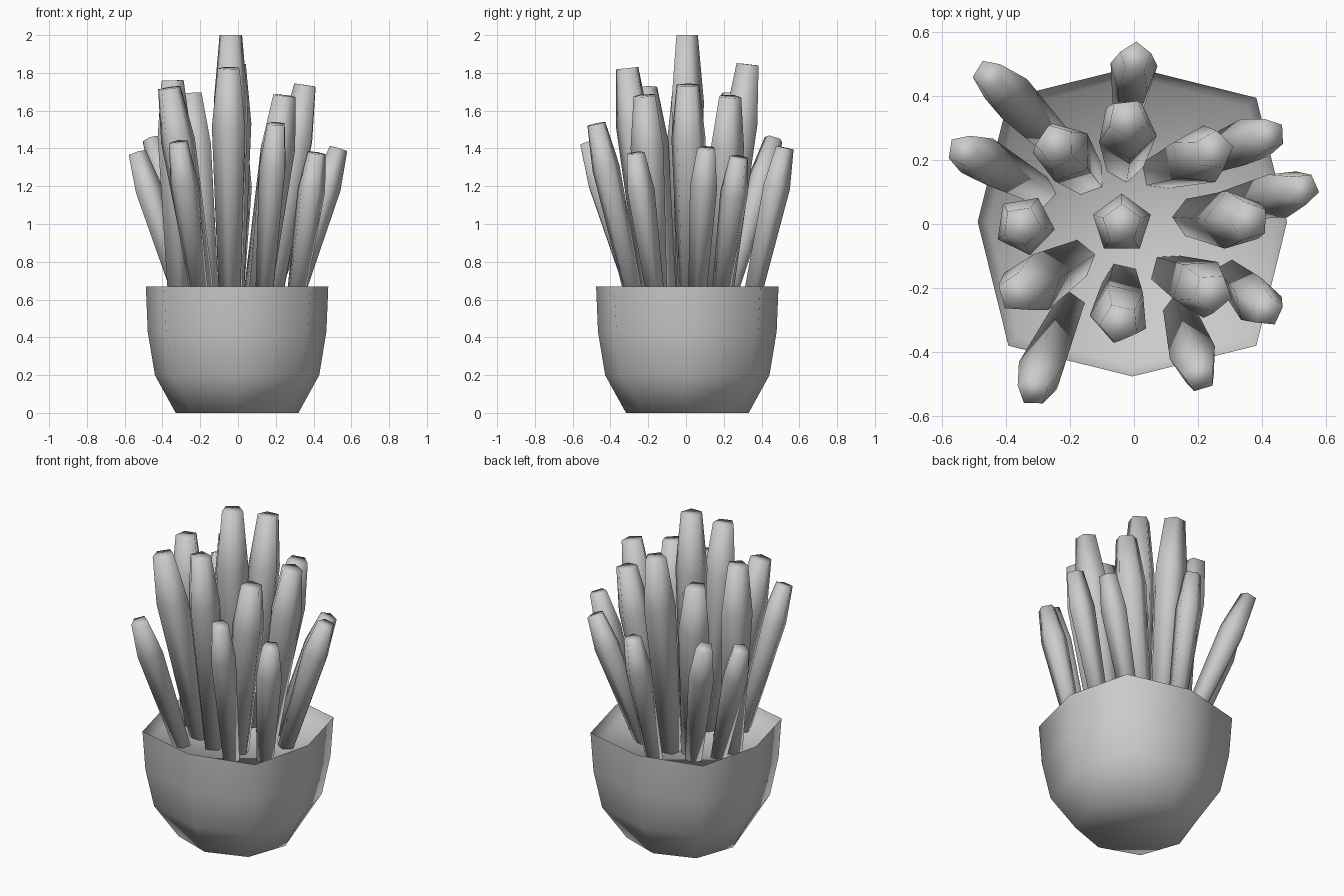
import bpy, bmesh
from math import cos, sin, pi, radians
from mathutils import Vector

if "Cube" in bpy.data.objects:
    bpy.data.objects.remove(bpy.data.objects["Cube"])


def loft(name, rings):
    """Skin a list of equal-sized point loops and cap both ends."""
    bm = bmesh.new()
    loops = [[bm.verts.new(p) for p in ring] for ring in rings]
    n = len(loops[0])
    for a, b in zip(loops, loops[1:]):
        for i in range(n):
            j = (i + 1) % n
            bm.faces.new((a[i], a[j], b[j], b[i]))
    bm.faces.new(loops[0][::-1])
    bm.faces.new(loops[-1])
    for f in bm.faces:
        f.smooth = True
    bmesh.ops.recalc_face_normals(bm, faces=bm.faces)
    me = bpy.data.meshes.new(name)
    bm.to_mesh(me)
    bm.free()
    ob = bpy.data.objects.new(name, me)
    bpy.context.collection.objects.link(ob)
    return ob


def pot_ring(z, axial, diagonal):
    """Eight-sided loop: axial radius on the axes, diagonal = x and y of the corners."""
    pts = []
    for i in range(8):
        r = diagonal * 2 ** 0.5 if i % 2 else axial
        pts.append((-0.005 + r * cos(i * pi / 4), 0.007 + r * sin(i * pi / 4), z))
    return pts


# Pot: outside from the foot to the rim, then down inside to the soil
pot = loft("pot_with_soil", [pot_ring(*r) for r in (
    (0, 0.325, 0.24), (0.2, 0.435, 0.34), (0.43, 0.473, 0.375),
    (0.67, 0.483, 0.387), (0.595, 0.45, 0.36))])
bpy.context.view_layer.objects.active = pot
pot.select_set(True)
bpy.ops.object.shade_smooth_by_angle(angle=radians(85))


def stalk(name, base, tip, r, turn):
    """Five-sided stalk, widest at three quarters of its length."""
    base, tip = Vector(base), Vector(tip)
    rot = Vector((0, 0, 1)).rotation_difference(tip - base)
    rings = []
    for t, k in ((0, 0.64), (0.75, 1.0), (1, 0.66)):
        c = base.lerp(tip, t)
        rings.append([c + rot @ Vector((r * k * cos(a), r * k * sin(a), 0))
                      for a in (pi / 2 + turn + i * 2 * pi / 5 for i in range(5))])
    loft(name, rings)


# Stalks: base x, base y, tip x, tip y, tip z
inner = [
    (-0.038, 0, -0.038, 0, 2.0),
    (-0.04, -0.18, -0.045, -0.31, 1.825),
    (-0.315, 0, -0.35, -0.005, 1.76),
    (-0.18, -0.11, -0.365, -0.215, 1.72),
    (-0.15, 0.15, -0.245, 0.25, 1.69),
    (-0.03, 0.19, -0.02, 0.33, 1.845),
    (0.08, 0.165, 0.25, 0.23, 1.675),
    (0.18, 0.02, 0.36, 0.01, 1.735),
    (0.11, -0.15, 0.245, -0.215, 1.68),
]
outer = [
    (-0.20, -0.26, -0.315, -0.52, 1.43),
    (-0.20, 0.21, -0.455, 0.465, 1.45),
    (-0.29, 0.10, -0.535, 0.23, 1.375),
    (-0.02, 0.34, 0.005, 0.52, 1.405),
    (0.16, 0.18, 0.425, 0.28, 1.35),
    (0.29, 0.06, 0.53, 0.11, 1.40),
    (0.30, -0.16, 0.415, -0.27, 1.375),
    (0.14, -0.27, 0.205, -0.475, 1.53),
]
for group, rows, r in (("inner", inner, 0.095), ("outer", outer, 0.077)):
    for i, (bx, by, tx, ty, tz) in enumerate(rows):
        stalk(f"{group}_stalk_{i + 1}", (bx, by, 0.585), (tx, ty, tz), r, i * 0.4)
